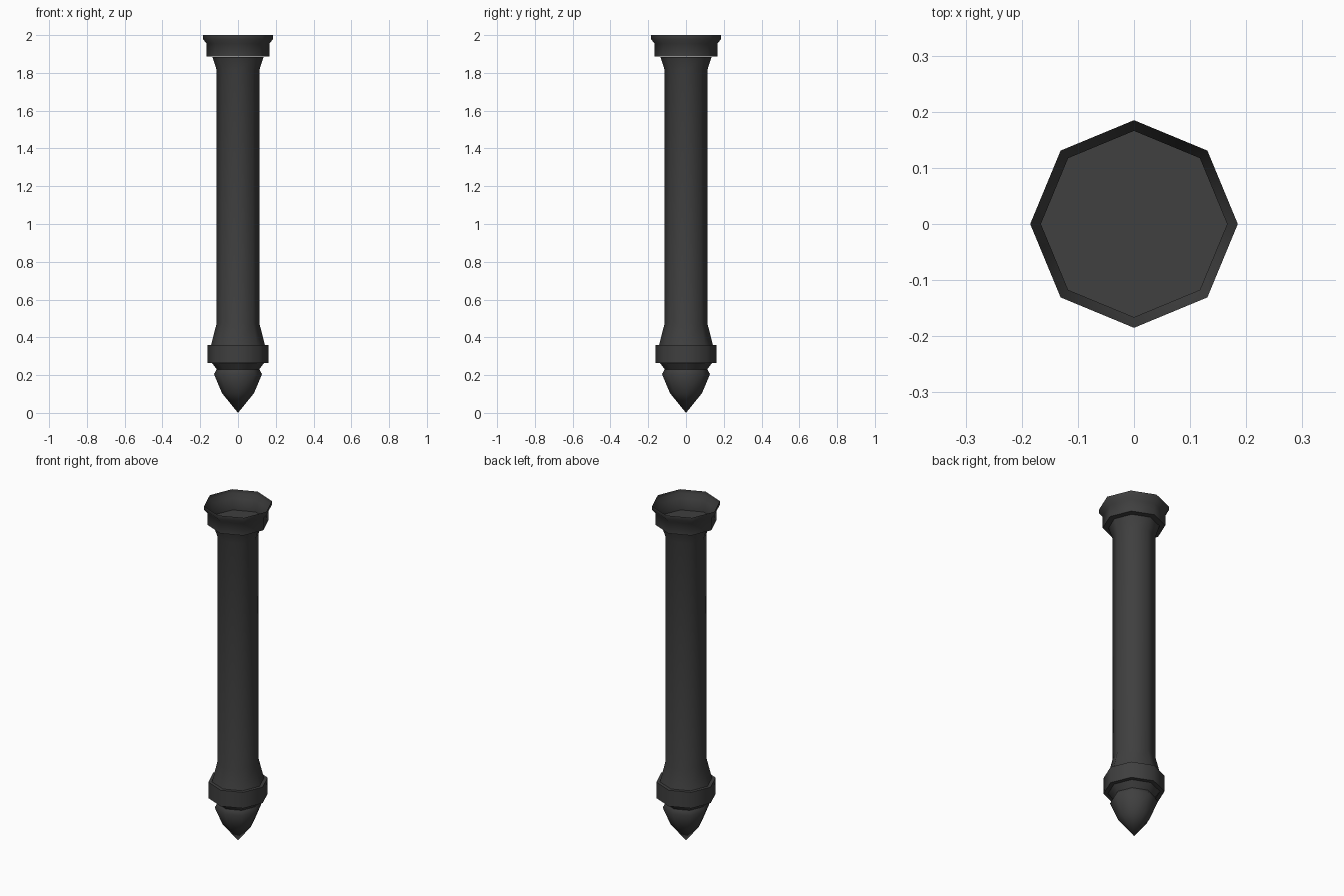
import bpy, bmesh, math

cube = bpy.data.objects.get("Cube")
if cube:
    bpy.data.objects.remove(cube, do_unlink=True)

SIDES = 8

iron = bpy.data.materials.new("dark iron")
iron.use_nodes = True
iron.diffuse_color = (0.05, 0.05, 0.05, 1)
iron.node_tree.nodes["Principled BSDF"].inputs["Base Color"].default_value = (0.05, 0.05, 0.05, 1)


def turned_part(name, profile, smooth_angle):
    """Octagonal part turned from (radius, height) points; zero radius closes an end."""
    bm = bmesh.new()
    rings = []
    for r, z in profile:
        count = SIDES if r > 0 else 1
        rings.append([bm.verts.new((r * math.cos(math.tau * i / SIDES),
                                    r * math.sin(math.tau * i / SIDES), z))
                      for i in range(count)])
    for low, high in zip(rings, rings[1:]):
        for i in range(SIDES):
            j = (i + 1) % SIDES
            if len(low) == 1:
                bm.faces.new((low[0], high[j], high[i]))
            elif len(high) == 1:
                bm.faces.new((low[i], low[j], high[0]))
            else:
                bm.faces.new((low[i], low[j], high[j], high[i]))
    mesh = bpy.data.meshes.new(name)
    bm.to_mesh(mesh)
    bm.free()
    mesh.materials.append(iron)
    obj = bpy.data.objects.new(name, mesh)
    bpy.context.collection.objects.link(obj)
    bpy.ops.object.select_all(action="DESELECT")
    obj.select_set(True)
    bpy.context.view_layer.objects.active = obj
    bpy.ops.object.shade_smooth_by_angle(angle=math.radians(smooth_angle))
    return obj


# Pointed finial at the bottom
turned_part("bottom_finial", [(0, 0), (0.085, 0.105), (0.127, 0.205), (0.113, 0.23), (0, 0.23)], 50)

# Tapered neck between finial and band
turned_part("finial_neck", [(0, 0.225), (0.108, 0.225), (0.138, 0.265), (0, 0.265)], 50)

# Wide band around the base
turned_part("base_band", [(0, 0.265), (0.162, 0.265), (0.162, 0.36), (0, 0.36)], 50)

# Long shaft, flared at both ends
turned_part("shaft", [(0, 0.355), (0.142, 0.36), (0.113, 0.475),
                      (0.113, 1.815), (0.135, 1.884), (0, 1.884)], 50)

# Open cup at the top: thin wall with a flared rim
turned_part("top_cup", [(0, 1.886), (0.166, 1.886), (0.166, 1.955), (0.185, 1.978), (0.185, 2.0)], 50)
